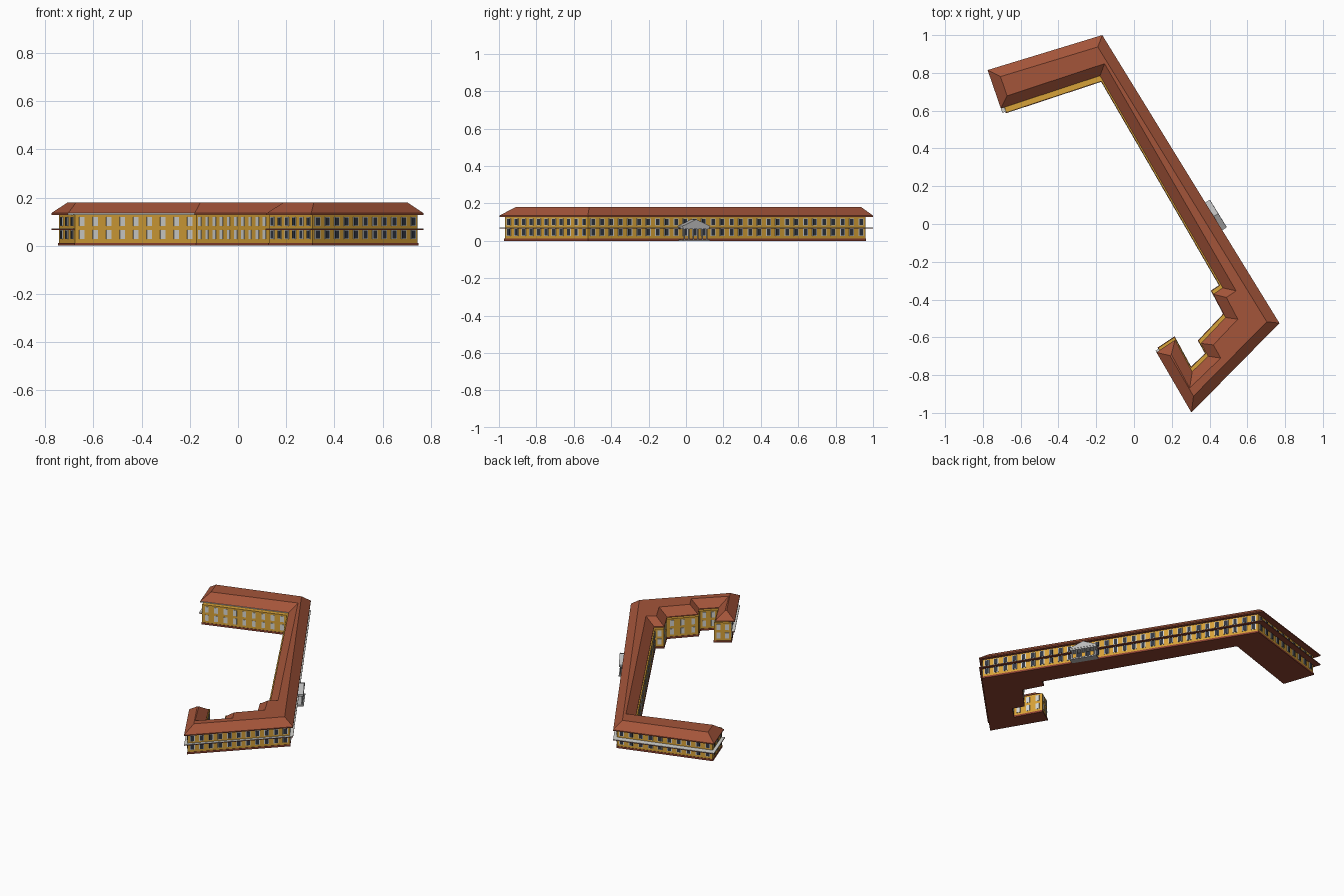
import bpy, bmesh, math
from mathutils import Vector, Matrix

if "Cube" in bpy.data.objects:
    bpy.data.objects.remove(bpy.data.objects["Cube"])

def mat(name, c):
    m = bpy.data.materials.new(name)
    m.diffuse_color = (*c, 1)
    m.use_nodes = True
    m.node_tree.nodes["Principled BSDF"].inputs["Base Color"].default_value = m.diffuse_color
    return m

YELLOW = mat("ochre wall", (0.68, 0.36, 0.04))
ROOF = mat("roof tile", (0.37, 0.09, 0.042))
RED = mat("dark red trim", (0.27, 0.055, 0.03))
DARK = mat("dark glass", (0.03, 0.038, 0.055))
WHITE = mat("pale frame", (0.66, 0.66, 0.63))
GREY = mat("portico stone", (0.5, 0.5, 0.5))

# Eaves outline, clockwise from the west corner
EAVES = [Vector(p) for p in [
    (-0.775, 0.815), (-0.168, 1.0), (0.77, -0.525), (0.304, -0.998), (0.119, -0.68),
    (0.217, -0.615), (0.308, -0.782), (0.393, -0.70), (0.355, -0.632), (0.485, -0.495),
    (0.42, -0.372), (0.470, -0.338), (-0.180, 0.785), (-0.705, 0.612)]]
N = len(EAVES)
OUTER = (0, 1, 2, 3, 13)
# How far each wall lies inside (+) or outside (-) the eaves
WALL_IN = [.04, .02, .018, .02, -.015, -.005, -.02, -.005, -.02, 0, -.02, -.008, -.03, .02]

def inset(pts, dist):
    """Move each edge inward by its own distance and re-join the corners."""
    lines = []
    for i in range(N):
        a, b = pts[i], pts[(i + 1) % N]
        d = (b - a).normalized()
        lines.append((a + Vector((d.y, -d.x)) * dist[i], d))
    out = []
    for i in range(N):
        (p, d), (q, e) = lines[i - 1], lines[i]
        w = q - p
        t = (w.x * e.y - w.y * e.x) / (d.x * e.y - d.y * e.x)
        out.append(p + d * t)
    return out

def finish(name, bm, mats):
    bmesh.ops.recalc_face_normals(bm, faces=bm.faces)
    me = bpy.data.meshes.new(name)
    bm.to_mesh(me)
    bm.free()
    for m in mats:
        me.materials.append(m)
    ob = bpy.data.objects.new(name, me)
    bpy.context.collection.objects.link(ob)
    return ob

def stack(name, rings, mats, rule=None):
    """Closed solid through a list of (outline, height) rings."""
    bm = bmesh.new()
    vs = [[bm.verts.new((p.x, p.y, z)) for p in pts] for pts, z in rings]
    bm.faces.new(vs[0]).material_index = 0
    top = bm.faces.new(vs[-1])
    top.material_index = rule(len(rings), -1) if rule else 0
    for r in range(len(vs) - 1):
        for i in range(N):
            j = (i + 1) % N
            f = bm.faces.new((vs[r][i], vs[r][j], vs[r + 1][j], vs[r + 1][i]))
            f.material_index = rule(r, i) if rule else 0
    return finish(name, bm, mats)

walls = inset(EAVES, WALL_IN)
plinth = inset(EAVES, [d - 0.003 for d in WALL_IN])
ledge = inset(EAVES, [0.0 if i in OUTER else WALL_IN[i] + 0.005 for i in range(N)])
ridge = inset(EAVES, [0.053] * N)

# Main masses
stack("plinth", [(plinth, 0), (plinth, 0.012)], [RED])
stack("walls", [(walls, 0.012), (walls, 0.13)], [YELLOW])
stack("ledge", [(ledge, 0.065), (ledge, 0.069)], [RED])
stack("ledge_top", [(ledge, 0.069), (ledge, 0.071)], [WHITE])

# Hipped roof with a flat top, dark soffit and one pale fascia on the courtyard wing
def roof_rule(r, i):
    if r == 0:
        return 2 if i == 12 else 1
    return 1
stack("roof", [(EAVES, 0.128), (EAVES, 0.135), (ridge, 0.18)], [RED, ROOF, WHITE], roof_rule)

def box(bm, M, c, s):
    bmesh.ops.create_cube(bm, size=1, matrix=M @ Matrix.Translation(c) @ Matrix.Diagonal((*s, 1)))

def wall_frame(a, b):
    """Local frame: x along the wall, y outward, z up."""
    d = (b - a).normalized()
    M = Matrix(((d.x, -d.y, 0, a.x), (d.y, d.x, 0, a.y), (0, 0, 1, 0), (0, 0, 0, 1)))
    return M, (b - a).length

# Windows in two storeys on every wall
frames, panes, court = bmesh.new(), bmesh.new(), bmesh.new()
for i in range(N):
    M, length = wall_frame(walls[i], walls[(i + 1) % N])
    n = max(1, round(length / 0.059))
    for k in range(n):
        x = (k + 0.5) * length / n
        for z in (0.046, 0.101):
            if i in OUTER:
                box(frames, M, (x, 0, z), (0.030, 0.006, 0.038))
                box(panes, M, (x, 0, z), (0.021, 0.009, 0.034))
            elif length > 0.05:
                box(court, M, (x, 0, z), (0.023, 0.005, 0.038))
finish("window_frames", frames, [WHITE])
finish("window_panes", panes, [DARK])
finish("courtyard_windows", court, [WHITE])

# Portico on the long east front
M, length = wall_frame(walls[1], walls[2])
d = (walls[2] - walls[1]).normalized()
u = (0.03 - walls[1].y) / d.y
P = M @ Matrix.Translation((u, 0, 0))
bm = bmesh.new()
box(bm, P, (0, 0.024, 0.004), (0.168, 0.050, 0.008))
box(bm, P, (0, 0.023, 0.069), (0.165, 0.046, 0.010))
for k in range(6):
    x = -0.07 + k * 0.028
    bmesh.ops.create_cone(bm, cap_ends=True, segments=10, radius1=0.0045, radius2=0.004, depth=0.058,
                          matrix=P @ Matrix.Translation((x, 0.039, 0.036)))
finish("portico_columns", bm, [GREY])

bm = bmesh.new()
tri = [(-0.086, 0.074), (0.086, 0.074), (0.086, 0.079), (0, 0.115), (-0.086, 0.079)]
front = [bm.verts.new(P @ Vector((x, 0.048, z))) for x, z in tri]
back = [bm.verts.new(P @ Vector((x, 0, z))) for x, z in tri]
bm.faces.new(front)
bm.faces.new(back[::-1])
for k in range(5):
    j = (k + 1) % 5
    bm.faces.new((front[k], back[k], back[j], front[j]))
finish("portico_pediment", bm, [GREY])
